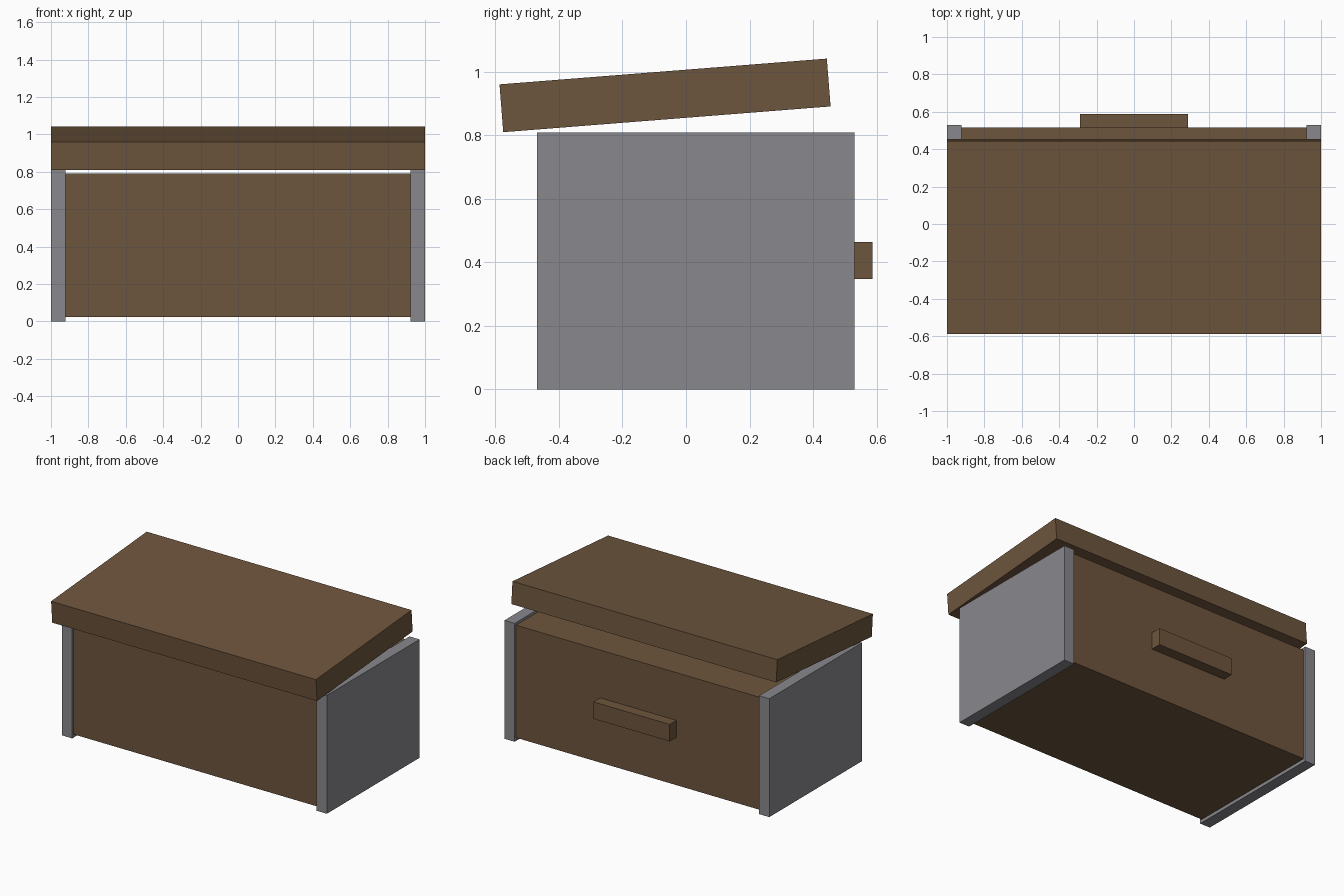
import bpy
import math

cube = bpy.data.objects.get("Cube")
if cube:
    bpy.data.objects.remove(cube, do_unlink=True)


def make_material(name, rgb):
    mat = bpy.data.materials.new(name)
    mat.use_nodes = True
    color = (*rgb, 1.0)
    mat.diffuse_color = color
    mat.node_tree.nodes["Principled BSDF"].inputs["Base Color"].default_value = color
    return mat


def box(name, low, high, mat, tilt=0.0):
    """Box between two corners, tilted about x through its centre."""
    center = [(a + b) / 2 for a, b in zip(low, high)]
    bpy.ops.mesh.primitive_cube_add(size=1, location=center)
    obj = bpy.context.object
    obj.name = name
    obj.scale = [b - a for a, b in zip(low, high)]
    bpy.ops.object.transform_apply(location=False, rotation=False, scale=True)
    obj.rotation_euler.x = tilt
    obj.data.materials.append(mat)
    return obj


wood = make_material("brown wood", (0.155, 0.092, 0.047))
metal = make_material("grey metal", (0.25, 0.245, 0.265))

# Solid wooden body, raised slightly between the end panels
box("body", (-0.925, -0.455, 0.022), (0.925, 0.515, 0.79), wood)

# Grey end panels
for side, x in (("right", -1.0), ("left", 0.923)):
    box(side + "_end_panel", (x, -0.47, 0.0), (x + 0.077, 0.53, 0.808), metal)

# Sloping lid, overhanging the front
box("lid", (-1.0, -0.583, 0.85), (1.0, 0.451, 1.001), wood, math.radians(4.5))

# Handle block on the back
box("handle", (-0.288, 0.51, 0.348), (0.288, 0.587, 0.464), wood)
